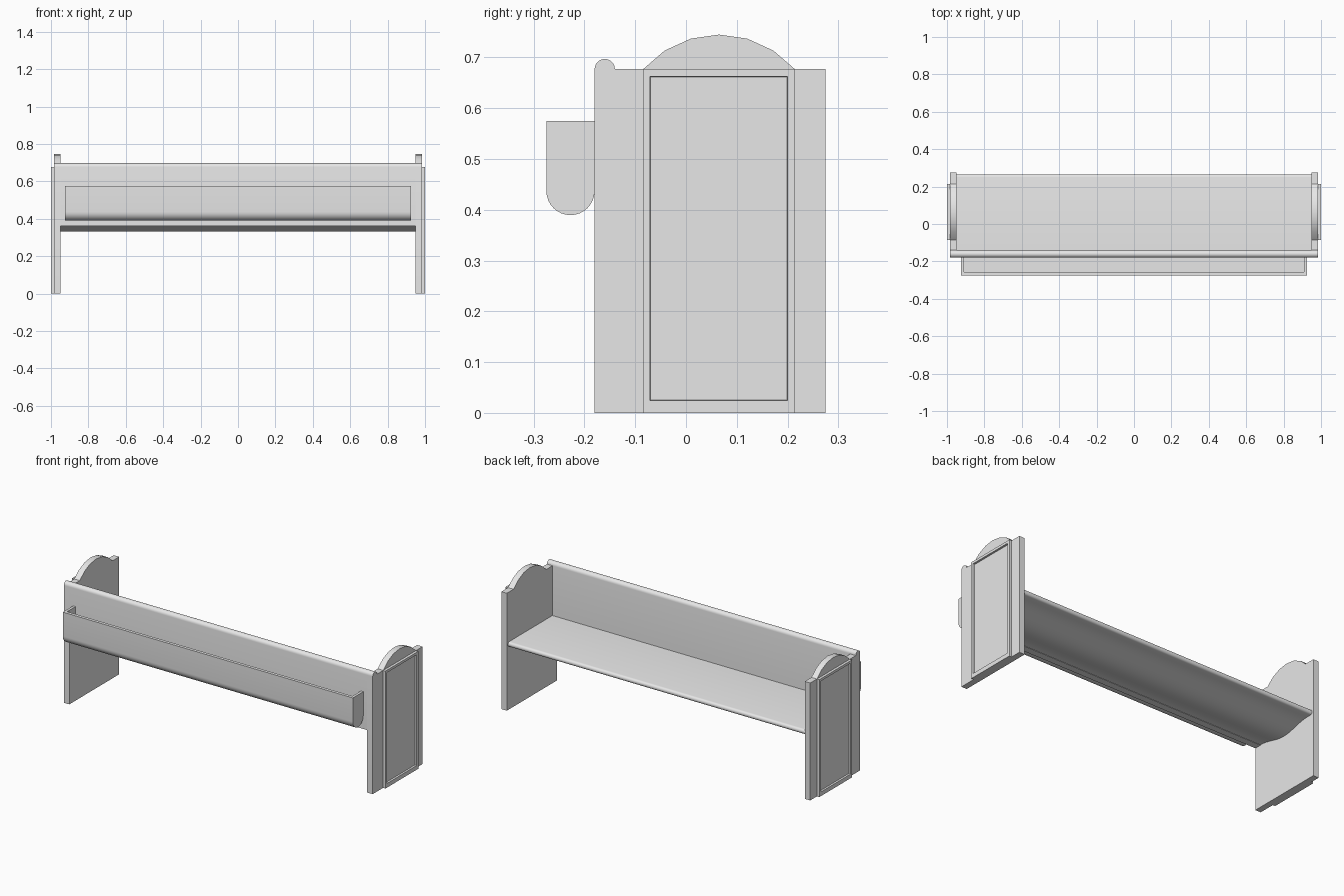
import bpy
import bmesh
from math import sin, cos, pi, radians

cube = bpy.data.objects.get("Cube")
if cube:
    bpy.data.objects.remove(cube, do_unlink=True)

GREY = (0.8, 0.8, 0.8, 1)
paint = bpy.data.materials.new("plain_grey")
paint.use_nodes = True
paint.diffuse_color = GREY
paint.node_tree.nodes["Principled BSDF"].inputs["Base Color"].default_value = GREY

# Main dimensions
INNER, OUTER, FACE = 0.95, 0.985, 1.0     # end panel x positions
FRONT, BACK = -0.18, 0.275                # end panel y positions
TOP = 0.677


def arc(cy, cz, r, start, end, steps):
    """Points along a circular arc in the y-z plane, angles in degrees."""
    angles = [radians(start + (end - start) * i / steps) for i in range(steps + 1)]
    return [(cy + r * cos(a), cz + r * sin(a)) for a in angles]


def finish(name, bm, mirror=False):
    bmesh.ops.recalc_face_normals(bm, faces=bm.faces)
    mesh = bpy.data.meshes.new(name)
    bm.to_mesh(mesh)
    bm.free()
    mesh.materials.append(paint)
    obj = bpy.data.objects.new(name, mesh)
    bpy.context.collection.objects.link(obj)
    if mirror:
        obj.modifiers.new("mirror", "MIRROR")
    bpy.ops.object.select_all(action="DESELECT")
    obj.select_set(True)
    bpy.context.view_layer.objects.active = obj
    bpy.ops.object.shade_smooth_by_angle(angle=radians(35))
    return obj


def extrude_profile(name, points, x0, x1, mirror=False):
    """Extrude a closed y-z outline along x."""
    bm = bmesh.new()
    face = bm.faces.new([bm.verts.new((x0, y, z)) for y, z in points])
    grown = bmesh.ops.extrude_face_region(bm, geom=[face])
    moved = [v for v in grown["geom"] if isinstance(v, bmesh.types.BMVert)]
    bmesh.ops.translate(bm, verts=moved, vec=(x1 - x0, 0, 0))
    return finish(name, bm, mirror)


# Rounded top rail, shared by the backrest and the end panels
roll = arc(-0.16, TOP, 0.02, 180, 0, 12)

# End panels with arched crest
crest = arc(0.065, 0.547, 0.198, 139, 41, 6)
end_outline = [(FRONT, 0)] + roll + crest + [(BACK, TOP), (BACK, 0)]
extrude_profile("end_panels", end_outline, INNER, OUTER, mirror=True)

# Raised outer plates with a recessed field
bm = bmesh.new()
bmesh.ops.create_cube(bm, size=1)
for v in bm.verts:
    v.co.x = FACE if v.co.x > 0 else OUTER
    v.co.y = 0.214 if v.co.y > 0 else -0.085
    v.co.z = TOP if v.co.z > 0 else 0
bm.normal_update()
field = max(bm.faces, key=lambda f: f.calc_center_median().x)
bmesh.ops.inset_region(bm, faces=[field], thickness=0.02)
for v in field.verts:
    if v.co.z < 0.1:
        v.co.z += 0.01
bmesh.ops.inset_region(bm, faces=[field], thickness=0.002, depth=-0.01)
finish("outer_plates", bm, mirror=True)

# Backrest board
extrude_profile("backrest", [(FRONT, 0.36)] + roll + [(-0.14, 0.36)], -INNER, INNER)

# Seat with rounded nose and swelling underside
nose = arc(0.251, 0.376, 0.014, 90, -90, 8)
belly = []
for i in range(17):
    t = i / 16
    y = 0.225 - 0.365 * t
    belly.append((y, 0.362 - 0.031 * sin(pi * t) ** 2))
extrude_profile("seat", [(-0.14, 0.39)] + nose + belly, -INNER, INNER)

# Book rack: rounded trough with closed ends
RIM, FLOOR, WALL = 0.575, 0.437, 0.018
RACK_FRONT, RACK_END = -0.275, 0.925
base = arc(-0.2275, FLOOR, 0.0475, 180, 360, 16)
trough = [(RACK_FRONT, RIM)] + base + [(FRONT, FLOOR + 0.003),
          (RACK_FRONT + WALL, FLOOR + 0.003), (RACK_FRONT + WALL, RIM)]
cap = [(RACK_FRONT, RIM)] + base + [(FRONT, RIM)]
extrude_profile("book_rack", trough, 0.015 - RACK_END, RACK_END - 0.015)
extrude_profile("book_rack_ends", cap, RACK_END - 0.015, RACK_END, mirror=True)
